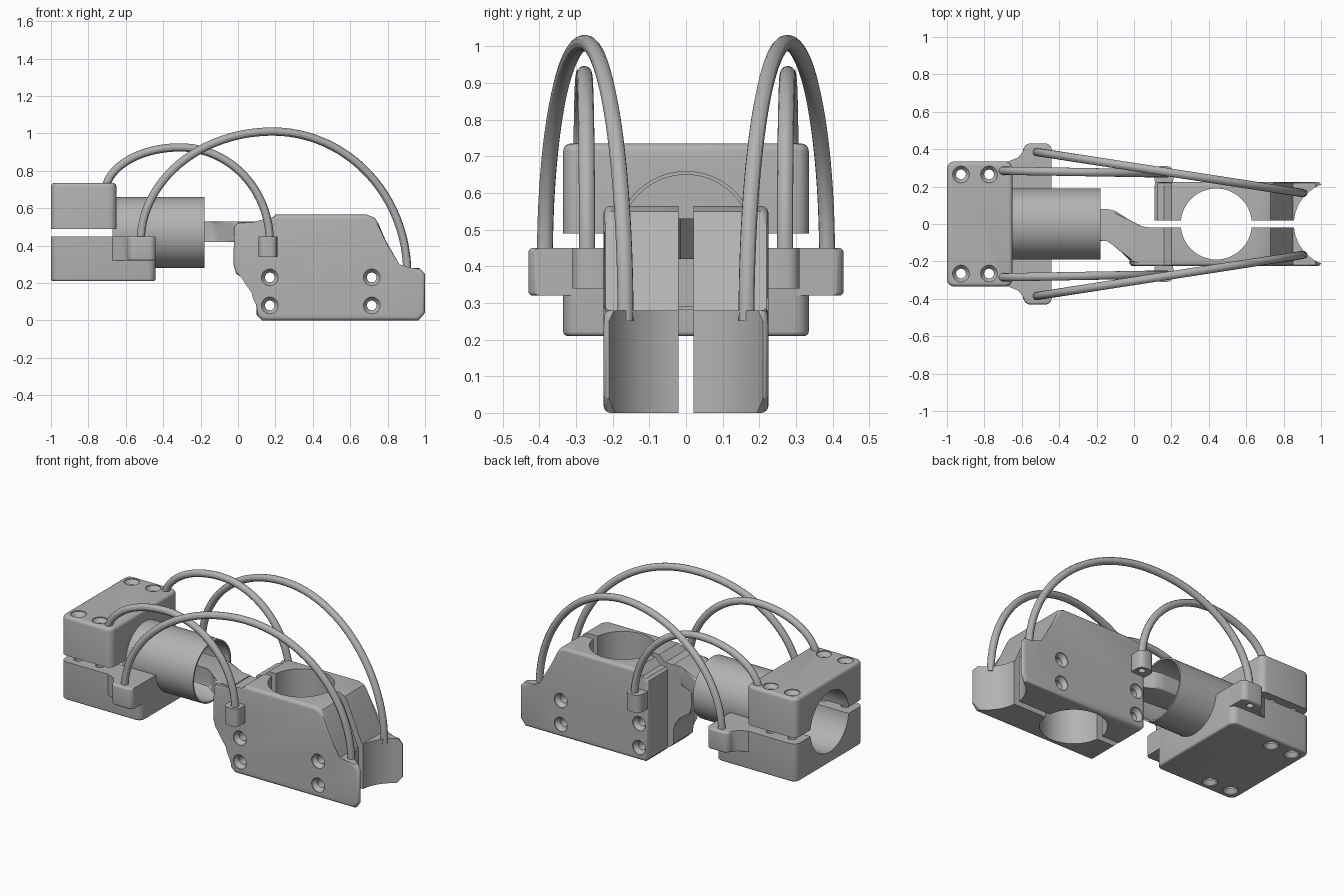
import bpy, bmesh, math
from mathutils import Vector

if "Cube" in bpy.data.objects:
    bpy.data.objects.remove(bpy.data.objects["Cube"])

GREY = (0.45, 0.45, 0.45, 1)
metal = bpy.data.materials.new("plain grey")
metal.use_nodes = True
metal.diffuse_color = GREY
metal.node_tree.nodes["Principled BSDF"].inputs["Base Color"].default_value = GREY


def finish(name, bm):
    bmesh.ops.recalc_face_normals(bm, faces=bm.faces)
    mesh = bpy.data.meshes.new(name)
    bm.to_mesh(mesh)
    bm.free()
    mesh.materials.append(metal)
    obj = bpy.data.objects.new(name, mesh)
    bpy.context.collection.objects.link(obj)
    return obj


def prism(name, outline, axis, lo, hi, rounded=None, width=0.02):
    """Extrude an outline along y or z, rounding the edges picked by a rule."""
    bm = bmesh.new()
    place = (lambda a, b, h: (a, h, b)) if axis == "y" else (lambda a, b, h: (a, b, h))
    rings = [[bm.verts.new(place(a, b, h)) for a, b in outline] for h in (lo, hi)]
    bm.faces.new(rings[0])
    bm.faces.new(rings[1])
    n = len(outline)
    for i in range(n):
        j = (i + 1) % n
        bm.faces.new((rings[0][i], rings[0][j], rings[1][j], rings[1][i]))
    if rounded:
        edges = [e for e in bm.edges if all(rounded(v.co) for v in e.verts)]
        bmesh.ops.bevel(bm, geom=edges, offset=width, segments=4, profile=0.5,
                        affect="EDGES", clamp_overlap=True)
    return finish(name, bm)


def lathe(name, profile, axis, centre, segments=64):
    """Turn (radius, position) points about an axis; both ends close on it."""
    bm = bmesh.new()
    a = "xyz".index(axis)
    rings = []
    for r, h in profile:
        ring = []
        for i in range(segments if r else 1):
            t = 2 * math.pi * i / segments
            co = Vector(centre)
            co[a] += h
            co[(a + 1) % 3] += r * math.cos(t)
            co[(a + 2) % 3] += r * math.sin(t)
            ring.append(bm.verts.new(co))
        rings.append(ring)
    for p, q in zip(rings, rings[1:]):
        for i in range(segments):
            j = (i + 1) % segments
            corners = [p[i % len(p)], p[j % len(p)], q[j % len(q)], q[i % len(q)]]
            bm.faces.new(list(dict.fromkeys(corners)))
    return finish(name, bm)


def rod(name, radius, axis, lo, hi, centre):
    return lathe(name, [(0, lo), (radius, lo), (radius, hi), (0, hi)], axis, centre)


def bolt_hole(axis, lo, hi, centre):
    """Cutter for a through hole, countersunk at both ends."""
    return lathe("hole_cutter", [(0, lo - 0.02), (0.045, lo - 0.02), (0.045, lo + 0.005),
                                 (0.026, lo + 0.03), (0.026, hi - 0.03),
                                 (0.045, hi - 0.005), (0.045, hi + 0.02), (0, hi + 0.02)],
                 axis, centre, 24)


def carve(obj, cutters):
    for c in cutters:
        m = obj.modifiers.new("cut", "BOOLEAN")
        m.operation, m.solver, m.object = "DIFFERENCE", "EXACT", c
    bpy.context.view_layer.update()
    done = obj.evaluated_get(bpy.context.evaluated_depsgraph_get())
    mesh = bpy.data.meshes.new_from_object(done)
    obj.modifiers.clear()
    obj.data = mesh


def rounded_rect(x0, x1, y0, y1, r):
    pts = []
    for cx, cy, start in ((x1 - r, y1 - r, 0), (x0 + r, y1 - r, 90),
                          (x0 + r, y0 + r, 180), (x1 - r, y0 + r, 270)):
        for k in range(5):
            t = math.radians(start + 22.5 * k)
            pts.append((cx + r * math.cos(t), cy + r * math.sin(t)))
    return pts


# Tube clamp: upper and lower halves with a shared bore
AXIS_Z = 0.47
upper = prism("upper_clamp", rounded_rect(-1, -0.65, -0.335, 0.335, 0.04), "z",
              0.49, 0.735, lambda v: v.z > 0.7)
lower = prism("lower_clamp", rounded_rect(-1, -0.44, -0.335, 0.335, 0.04), "z",
              0.21, 0.45, lambda v: v.z < 0.3, 0.012)
bore = rod("bore_cutter", 0.19, "x", -1.2, 0, (0, 0, AXIS_Z))
clamp_holes = [bolt_hole("z", 0.21, 0.735, (x, y, 0))
               for x in (-0.925, -0.775) for y in (-0.265, 0.265)]
carve(upper, [bore] + clamp_holes)
carve(lower, [bore] + clamp_holes)

# Gripping jaws around a vertical bore
JAW = [(0.13, 0), (0.965, 0), (1, 0.04), (1, 0.25), (0.97, 0.28), (0.85, 0.28),
       (0.75, 0.52), (0.73, 0.55), (0.69, 0.565), (0.2, 0.565), (0.16, 0.525)]
ARM_SIDE = [(0, 0.525), (-0.02, 0.5), (-0.025, 0.3), (-0.01, 0.25), (0.06, 0.2),
            (0.09, 0.16), (0.1, 0.12), (0.1, 0.03)]
PLAIN_SIDE = [(0.125, 0.525), (0.11, 0.51), (0.11, 0.02)]
front_jaw = prism("front_jaw", JAW + ARM_SIDE, "y", -0.225, -0.02, lambda v: v.y < -0.2)
back_jaw = prism("back_jaw", JAW + PLAIN_SIDE, "y", 0.02, 0.225, lambda v: v.y > 0.2)
jaw_holes = [bolt_hole("y", -0.225, 0.225, (x, 0, z))
             for x in (0.17, 0.715) for z in (0.08, 0.23)]
jaw_bore = rod("jaw_bore_cutter", 0.19, "z", -0.1, 0.8, (0.44, 0, 0))
end_hollow = rod("end_hollow_cutter", 0.225, "z", -0.1, 0.5, (1.08, 0, 0))
for jaw in (front_jaw, back_jaw):
    carve(jaw, [jaw_bore, end_hollow] + jaw_holes)

# Hollow tube with an inner wall, and the cranked arm that joins it to the jaw
tube = lathe("tube", [(0, -0.42), (0.18, -0.42), (0.18, -0.18), (0.19, -0.18),
                      (0.19, -0.67), (0.18, -0.67), (0.18, -0.44), (0, -0.44)],
             "x", (0, 0, AXIS_Z))
arm = prism("arm", [(-0.43, -0.08), (-0.14, -0.08), (-0.11, -0.1), (-0.02, -0.2),
                    (0.02, -0.21), (0.1, -0.21), (0.1, -0.02), (0.03, -0.015),
                    (-0.1, 0.07), (-0.14, 0.08), (-0.43, 0.08)], "z", 0.42, 0.53,
            lambda v: v.x < 0.05, 0.012)

# Cable lugs and cables, on both sides
EAR = [(-0.7, 0.3), (-0.67, 0.335), (-0.62, 0.355), (-0.595, 0.38), (-0.59, 0.41),
       (-0.57, 0.43), (-0.46, 0.43), (-0.44, 0.41), (-0.44, 0.3)]


def cable(name, start, peak, end, side):
    """Arch from two quarter ellipses; points are (x, y, z)."""
    curve = bpy.data.curves.new(name, "CURVE")
    curve.dimensions = "3D"
    curve.bevel_depth = 0.022
    curve.bevel_resolution = 4
    curve.use_fill_caps = True
    spline = curve.splines.new("POLY")
    steps = 48
    spline.points.add(steps)
    for i, p in enumerate(spline.points):
        t = math.pi * i / steps
        base = start if i < steps / 2 else end
        x = peak[0] + abs(base[0] - peak[0]) * -math.cos(t)
        z = base[2] + (peak[1] - base[2]) * math.sin(t)
        y = start[1] + (end[1] - start[1]) * (x - start[0]) / (end[0] - start[0])
        p.co = (x, side * y, z, 1)
    source = bpy.data.objects.new(name, curve)
    bpy.context.collection.objects.link(source)
    bpy.context.view_layer.update()
    mesh = bpy.data.meshes.new_from_object(
        source.evaluated_get(bpy.context.evaluated_depsgraph_get()))
    bpy.data.objects.remove(source)
    mesh.materials.clear()
    mesh.materials.append(metal)
    obj = bpy.data.objects.new(name, mesh)
    bpy.context.collection.objects.link(obj)


for label, s in (("front", -1), ("back", 1)):
    ear = prism(label + "_clamp_lug", [(x, s * y) for x, y in EAR], "z", 0.32, 0.45,
                lambda v: abs(v.y) > 0.36, 0.012)
    peg_y = sorted((s * 0.2, s * 0.31))
    peg = prism(label + "_jaw_lug", rounded_rect(0.11, 0.21, *peg_y, 0.035), "z", 0.34, 0.45)
    carve(ear, [rod("lug_hole_cutter", 0.02, "z", 0.2, 0.4, (-0.52, s * 0.385, 0))])
    carve(peg, [rod("lug_hole_cutter", 0.02, "z", 0.2, 0.4, (0.17, s * 0.27, 0))])
    cable(label + "_long_cable", (-0.52, 0.385, 0.42), (0.185, 1.01), (0.905, 0.165, 0.25), s)
    cable(label + "_short_cable", (-0.71, 0.285, 0.68), (-0.31, 0.925), (0.17, 0.27, 0.42), s)

# Remove the cutters and smooth the curved surfaces
for obj in list(bpy.context.scene.objects):
    if "_cutter" in obj.name:
        bpy.data.objects.remove(obj)
bpy.ops.object.select_all(action="DESELECT")
for obj in bpy.context.scene.objects:
    if obj.type == "MESH":
        obj.select_set(True)
        bpy.context.view_layer.objects.active = obj
bpy.ops.object.shade_smooth_by_angle(angle=math.radians(30))
